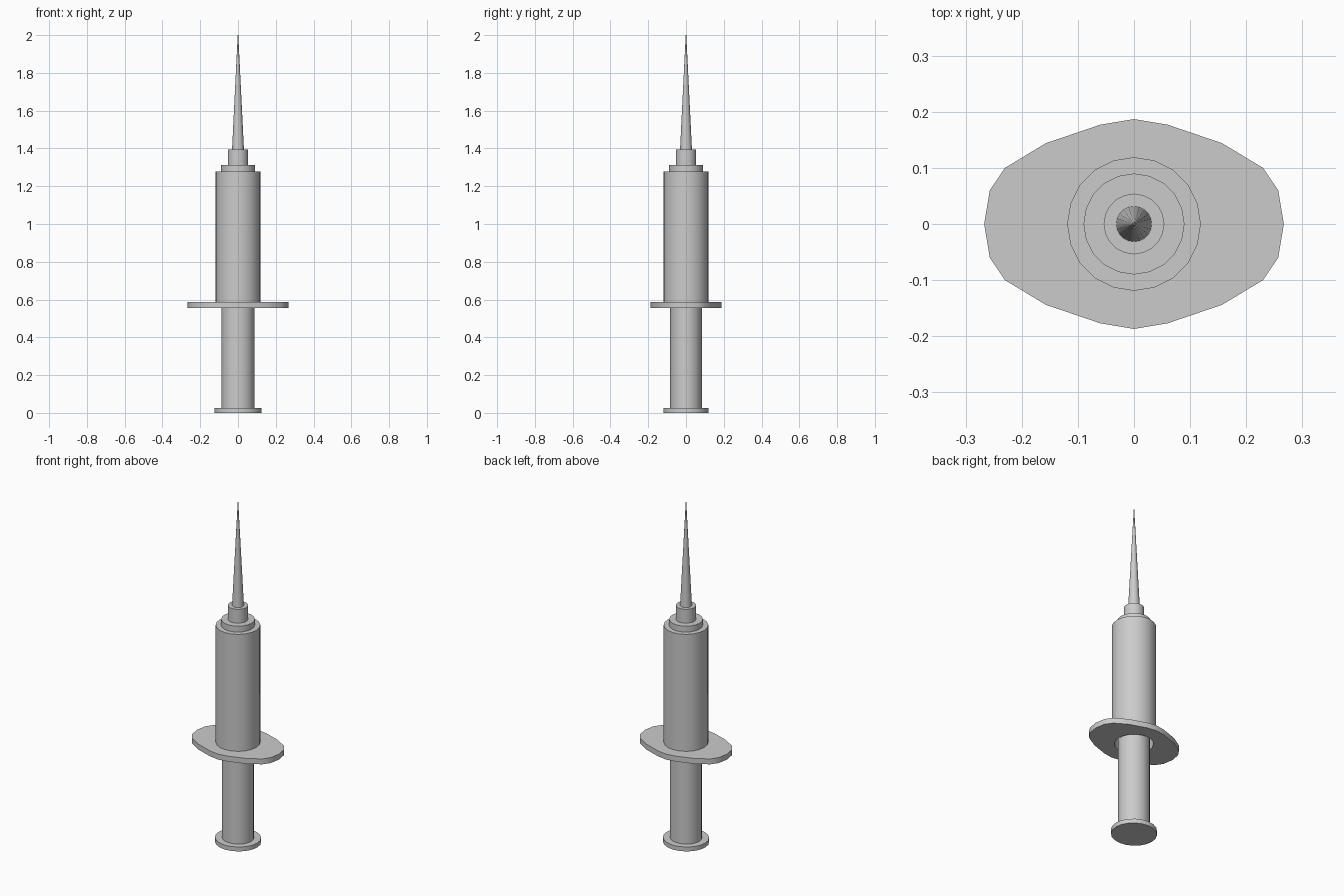
import bpy, bmesh
from math import cos, sin, pi, radians

if "Cube" in bpy.data.objects:
    bpy.data.objects.remove(bpy.data.objects["Cube"])

SIDES = 20


def circle(r, z, sy=1.0):
    return [(r * cos(2 * pi * i / SIDES), r * sy * sin(2 * pi * i / SIDES), z)
            for i in range(SIDES)]


def loft(name, rings, loop=False):
    """Skin a stack of rings; cap both ends, or join last to first for a loop."""
    bm = bmesh.new()
    loops = [[bm.verts.new(p) for p in ring] for ring in rings]
    pairs = list(zip(loops, loops[1:]))
    if loop:
        pairs.append((loops[-1], loops[0]))
    else:
        bm.faces.new(loops[0])
        bm.faces.new(loops[-1])
    for a, b in pairs:
        for i in range(SIDES):
            j = (i + 1) % SIDES
            bm.faces.new((a[i], a[j], b[j], b[i]))
    bmesh.ops.recalc_face_normals(bm, faces=bm.faces)
    mesh = bpy.data.meshes.new(name)
    bm.to_mesh(mesh)
    bm.free()
    obj = bpy.data.objects.new(name, mesh)
    bpy.context.collection.objects.link(obj)
    bpy.ops.object.select_all(action='DESELECT')
    obj.select_set(True)
    bpy.context.view_layer.objects.active = obj
    bpy.ops.object.shade_smooth_by_angle(angle=radians(30))
    return obj


# plunger: thumb disc and rod, slightly narrower front to back
loft("plunger", [circle(r, z, 0.96) for r, z in
                 [(0.125, 0), (0.125, 0.026), (0.087, 0.026), (0.087, 0.8)]])

# finger flange: one quarter of the outline, mirrored all round
quarter = [(0.267, 0), (0.257, 0.06), (0.23, 0.10),
           (0.157, 0.144), (0.06, 0.177), (0, 0.187)]
half = quarter + [(-x, y) for x, y in quarter[-2::-1]]
outline = half + [(x, -y) for x, y in half[-2:0:-1]]
low, high = 0.556, 0.588
loft("finger_flange", [circle(0.104, low),
                       [(x, y, low) for x, y in outline],
                       [(x, y, high) for x, y in outline],
                       circle(0.104, high)], loop=True)

# hollow barrel, open at the bottom, with stepped shoulder and needle hub
loft("barrel", [circle(r, z) for r, z in
                [(0.104, 1.25), (0.104, 0.57), (0.119, 0.57), (0.119, 1.277),
                 (0.09, 1.277), (0.09, 1.312), (0.054, 1.312), (0.054, 1.394)]])

# needle
loft("needle", [circle(0.032, 1.385), circle(0.0015, 2.0)])
